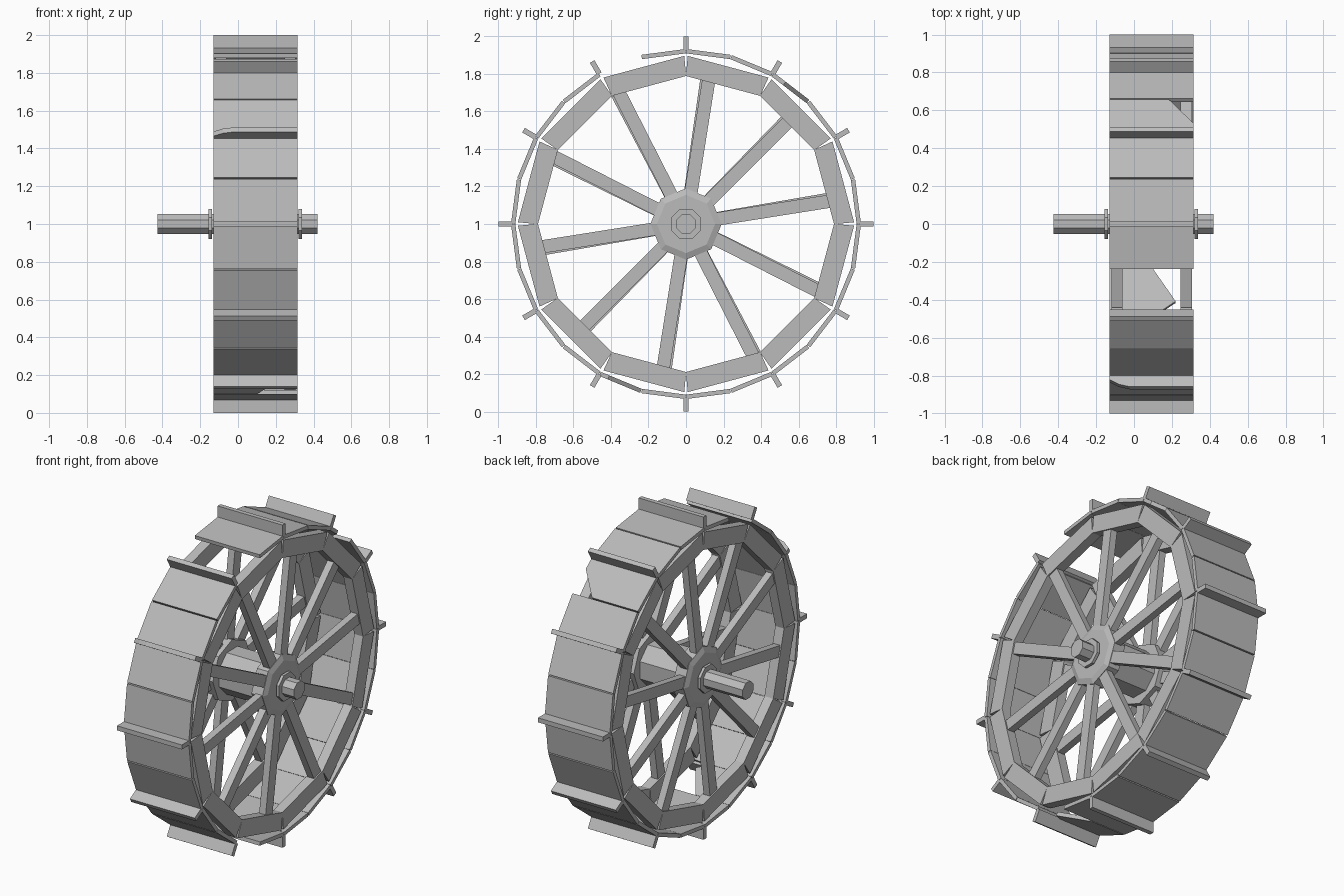
import bpy, bmesh, math
from mathutils import Vector

if "Cube" in bpy.data.objects:
    bpy.data.objects.remove(bpy.data.objects["Cube"])

X0, X1 = -0.13, 0.315          # wheel width
CZ = 1.0                       # axle height
grey = bpy.data.materials.new("weathered_grey")
grey.diffuse_color = (0.5, 0.5, 0.5, 1)
grey.use_nodes = True
grey.node_tree.nodes["Principled BSDF"].inputs["Base Color"].default_value = grey.diffuse_color


def place(x, t, r, deg):
    """Wheel coordinates: along axle, tangential, radial."""
    a = math.radians(deg)
    return Vector((x, r * math.cos(a) - t * math.sin(a),
                   CZ + r * math.sin(a) + t * math.cos(a)))


def slab(bm, outline, lo, hi, axis, deg):
    """Extrude an outline along one of the wheel axes (x, t or r)."""
    def put(a, b, c):
        return place(*{"x": (c, a, b), "t": (a, c, b), "r": (a, b, c)}[axis], deg)
    low = [bm.verts.new(put(a, b, lo)) for a, b in outline]
    top = [bm.verts.new(put(a, b, hi)) for a, b in outline]
    n = len(outline)
    bm.faces.new(low)
    bm.faces.new(top)
    for i in range(n):
        j = (i + 1) % n
        bm.faces.new((low[i], low[j], top[j], top[i]))


def lathe(bm, rings, sides=8, turn=0.0):
    """Faceted solid around the axle from (x, radius) rings."""
    loops = [[bm.verts.new(place(x, 0, r, turn + 360 * i / sides))
              for i in range(sides)] for x, r in rings]
    bm.faces.new(loops[0])
    bm.faces.new(loops[-1])
    for p, q in zip(loops, loops[1:]):
        for i in range(sides):
            j = (i + 1) % sides
            bm.faces.new((p[i], p[j], q[j], q[i]))


def finish(bm, name):
    bmesh.ops.recalc_face_normals(bm, faces=bm.faces)
    mesh = bpy.data.meshes.new(name)
    bm.to_mesh(mesh)
    bm.free()
    mesh.materials.append(grey)
    bpy.context.collection.objects.link(bpy.data.objects.new(name, mesh))


# Outer planks: one missing, two broken
h = 0.118
bm = bmesh.new()
for k in range(24):
    deg = 7.5 + 15 * k
    outline = [(X0, -h), (X1, -h), (X1, h), (X0, h)]
    if deg == 112.5:
        continue
    if deg == 52.5:
        outline = [(X0, -h), (0.185, -h), (X1, 0.04), (X1, h), (X0, h)]
    if deg == 247.5:
        outline = [(X0, -h), (0.15, -h), (0.22, -h + 0.05), (0.10, h), (X0, h)]
    slab(bm, outline, 0.902, 0.925, "r", deg)
finish(bm, "outer_planks")

# Paddle fins, one with a worn corner
bm = bmesh.new()
for k in range(12):
    outline = [(X0, 0.925), (X1, 0.925), (X1, 1.0), (X0, 1.0)]
    if k == 5:
        outline[3:] = [(-0.02, 1.0), (-0.08, 0.985), (X0, 0.955)]
    slab(bm, outline, -0.014, 0.014, "t", 30 * k)
finish(bm, "paddle_fins")

# Side rims and spokes
for side, a, b in (("left", -0.12, -0.06), ("right", 0.245, 0.305)):
    bm = bmesh.new()
    for k in range(12):
        slab(bm, [(-0.205, 0.762), (0.205, 0.762), (0.223, 0.868), (-0.223, 0.868)],
             a, b, "x", 15 + 30 * k)
    finish(bm, side + "_rim")
    bm = bmesh.new()
    lean = 0.8 if side == "left" else 0
    for k in range(10):
        slab(bm, [(-0.035, 0.12), (0.035, 0.12), (0.035, 0.785), (-0.035, 0.785)],
             a + 0.008, b - 0.008, "x", 9 + lean + 36 * k)
    finish(bm, side + "_spokes")

# Hubs, bevelled on the outward face
bm = bmesh.new()
lathe(bm, [(0.225, 0.19), (0.30, 0.19), (0.313, 0.155)])
finish(bm, "right_hub")
bm = bmesh.new()
lathe(bm, [(-0.128, 0.155), (-0.115, 0.19), (-0.04, 0.19)])
finish(bm, "left_hub")

# Drum between the hubs, collars and axle
for name, rings in (("drum", [(-0.05, 0.14), (0.235, 0.14)]),
                    ("left_collar", [(-0.155, 0.087), (-0.138, 0.087)]),
                    ("right_collar", [(0.32, 0.087), (0.338, 0.087)]),
                    ("axle", [(-0.425, 0.056), (0.42, 0.056)])):
    bm = bmesh.new()
    lathe(bm, rings, 8, 22.5)
    finish(bm, name)
